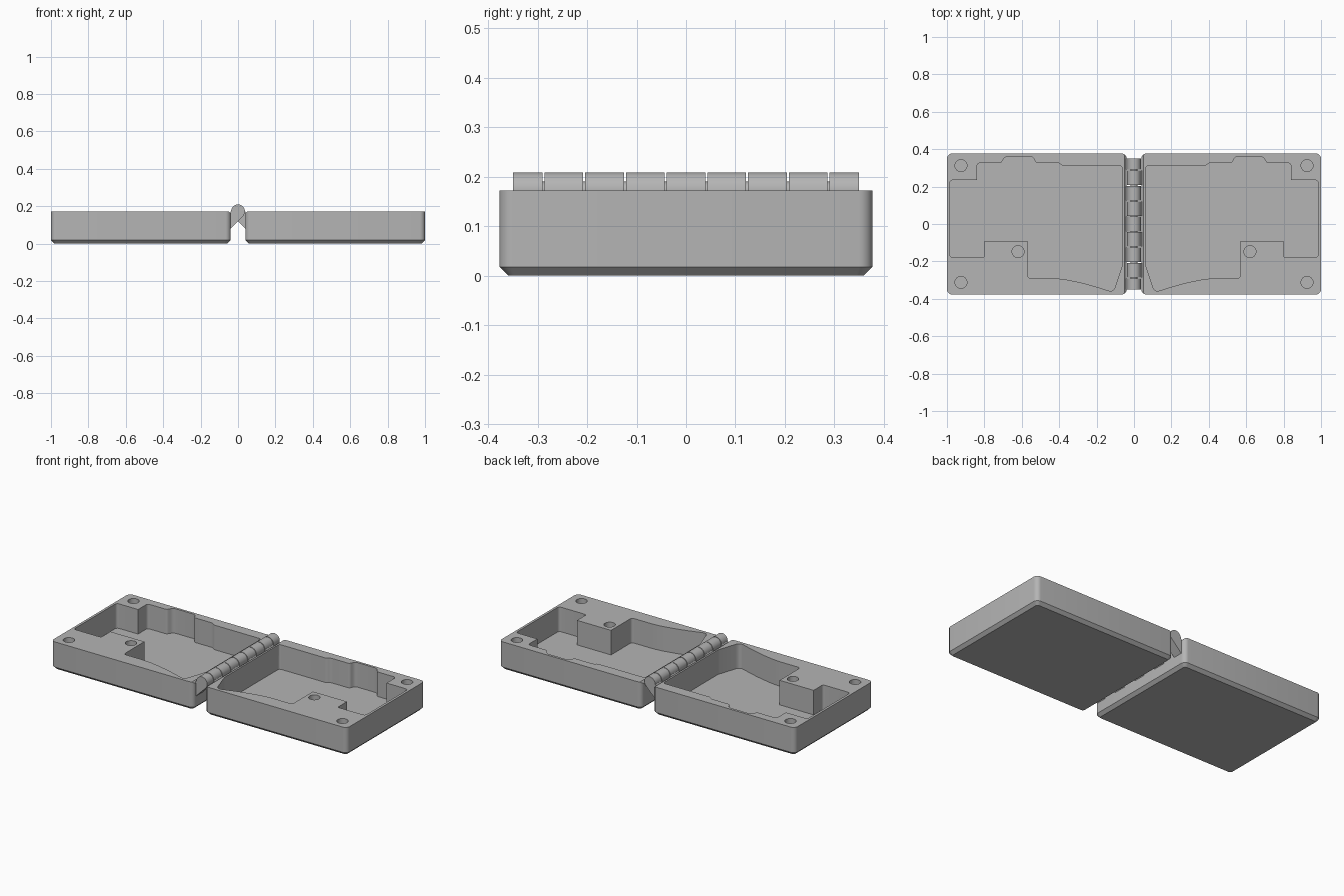
import bpy, bmesh, math
from mathutils import Vector

cube = bpy.data.objects.get("Cube")
if cube:
    bpy.data.objects.remove(cube)

grey = bpy.data.materials.new("plain_grey")
grey.use_nodes = True
grey.diffuse_color = (0.46, 0.46, 0.46, 1)
grey.node_tree.nodes["Principled BSDF"].inputs["Base Color"].default_value = grey.diffuse_color

HEIGHT, FLOOR, CHAMFER = 0.172, 0.022, 0.018
INNER, OUTER, DEPTH = 0.039, 1.0, 0.377
BARREL = 0.037


def loft(bm, rings):
    """Closed solid through matching rings of points."""
    loops = [[bm.verts.new(p) for p in ring] for ring in rings]
    n = len(loops[0])
    for a, b in zip(loops, loops[1:]):
        for i in range(n):
            j = (i + 1) % n
            bm.faces.new((a[i], a[j], b[j], b[i]))
    bm.faces.new(loops[0])
    bm.faces.new(loops[-1])


def finish(bm, name):
    bmesh.ops.recalc_face_normals(bm, faces=bm.faces)
    mesh = bpy.data.meshes.new(name)
    bm.to_mesh(mesh)
    bm.free()
    mesh.materials.append(grey)
    obj = bpy.data.objects.new(name, mesh)
    bpy.context.collection.objects.link(obj)
    return obj


def select(obj):
    bpy.ops.object.select_all(action='DESELECT')
    obj.select_set(True)
    bpy.context.view_layer.objects.active = obj


def smooth(obj):
    select(obj)
    bpy.ops.object.shade_smooth_by_angle(angle=math.radians(32))


def circle(x, y, r, n=24):
    return [(x + r * math.cos(math.tau * i / n), y + r * math.sin(math.tau * i / n))
            for i in range(n)]


def rounded_box(inset, radius, steps=6):
    """Plan outline of one half with rounded corners."""
    x0, x1, y = INNER + inset, OUTER - inset, DEPTH - inset
    pts = []
    for k, (cx, cy) in enumerate([(x1, y), (x0, y), (x0, -y), (x1, -y)]):
        cx += radius if cx == x0 else -radius
        cy += radius if cy < 0 else -radius
        for i in range(steps + 1):
            a = math.pi / 2 * (k + i / steps)
            pts.append((cx + radius * math.cos(a), cy + radius * math.sin(a)))
    return pts


def soften(points):
    """Round the corners of an outline; each point carries its own radius."""
    out = []
    for i, (x, y, r) in enumerate(points):
        p = Vector((x, y))
        a = Vector(points[i - 1][:2]) - p
        b = Vector(points[(i + 1) % len(points)][:2]) - p
        if r == 0:
            out.append(tuple(p))
            continue
        start, end = p + a.normalized() * r, p + b.normalized() * r
        for k in range(6):
            t = k / 5
            out.append(tuple(start * (1 - t) ** 2 + p * 2 * t * (1 - t) + end * t * t))
    return out


# Pocket outline: x, y, corner radius
POCKET = soften([
    (0.985, 0.235, 0.02), (0.84, 0.235, 0), (0.84, 0.326, 0.02), (0.71, 0.326, 0.012),
    (0.69, 0.362, 0.02), (0.54, 0.362, 0.02), (0.525, 0.326, 0.012), (0.40, 0.326, 0.01),
    (0.38, 0.31, 0.01), (0.062, 0.31, 0.015), (0.062, -0.22, 0.01), (0.11, -0.365, 0.03),
    (0.26, -0.317, 0.08), (0.40, -0.29, 0.05), (0.57, -0.29, 0.02), (0.57, -0.09, 0),
    (0.80, -0.09, 0), (0.80, -0.18, 0.015), (0.985, -0.18, 0.02)])
HOLES = [(0.925, 0.312), (0.925, -0.312), (0.62, -0.148)]


def place(points, side, z):
    return [(side * x, y, z) for x, y in points]


def cut(target, cutter):
    mod = target.modifiers.new("cut", 'BOOLEAN')
    mod.object, mod.operation, mod.solver = cutter, 'DIFFERENCE', 'EXACT'
    select(target)
    bpy.ops.object.modifier_apply(modifier=mod.name)
    bpy.data.objects.remove(cutter)


# Case halves with pocket, holes and eased hinge edge
for side, label in ((1, "left"), (-1, "right")):
    bm = bmesh.new()
    loft(bm, [place(rounded_box(CHAMFER, 0.014), side, 0),
              place(rounded_box(0, 0.028), side, CHAMFER),
              place(rounded_box(0, 0.028), side, HEIGHT)])
    half = finish(bm, label + "_case_half")

    bm = bmesh.new()
    loft(bm, [place(POCKET, side, z) for z in (FLOOR, 0.25)])
    for x, y in HOLES:
        loft(bm, [place(circle(x, y, 0.032), side, z) for z in (0.12, 0.25)])
    cut(half, finish(bm, "pocket_cutter"))

    bm = bmesh.new()
    wedge = [(0.0, HEIGHT - 0.051), (0.0, 0.3), (0.18, 0.3), (0.051, HEIGHT)]
    wedge = [(0.02, 0.141), (0.02, 0.19), (0.069, 0.19)]
    loft(bm, [[(side * x, y, z) for x, z in wedge] for y in (-0.5, 0.5)])
    cut(half, finish(bm, "edge_cutter"))
    smooth(half)


# Hinge knuckles, alternating between the halves
def knuckle_profile(side):
    """Barrel running into a 45 degree arm on one side."""
    arc = []
    for i in range(17):
        a = math.radians(-45 + 225 * i / 16)
        arc.append((BARREL * math.cos(a), HEIGHT + BARREL * math.sin(a)))
    wall = -0.05
    tip = HEIGHT - BARREL * math.sqrt(2) + wall
    arc += [(wall, HEIGHT - 0.014), (wall, tip)]
    return [(-side * x, z) for x, z in arc]


PITCH, GAP, END = 0.0823, 0.004, 0.35
edges = [-END] + [PITCH * (i - 3.5) for i in range(8)] + [END]
for i, (y0, y1) in enumerate(zip(edges, edges[1:])):
    side = -1 if i % 2 == 0 else 1
    y0 += GAP / 2 if i > 0 else 0
    y1 -= GAP / 2 if i < 8 else 0
    bm = bmesh.new()
    loft(bm, [[(x, y, z) for x, z in knuckle_profile(side)] for y in (y0, y1)])
    smooth(finish(bm, "hinge_knuckle_%d" % (i + 1)))

# Hinge pin
bm = bmesh.new()
loft(bm, [[(x, y, z) for x, z in circle(0, HEIGHT, 0.018)] for y in (-END + 0.02, END - 0.02)])
smooth(finish(bm, "hinge_pin"))
